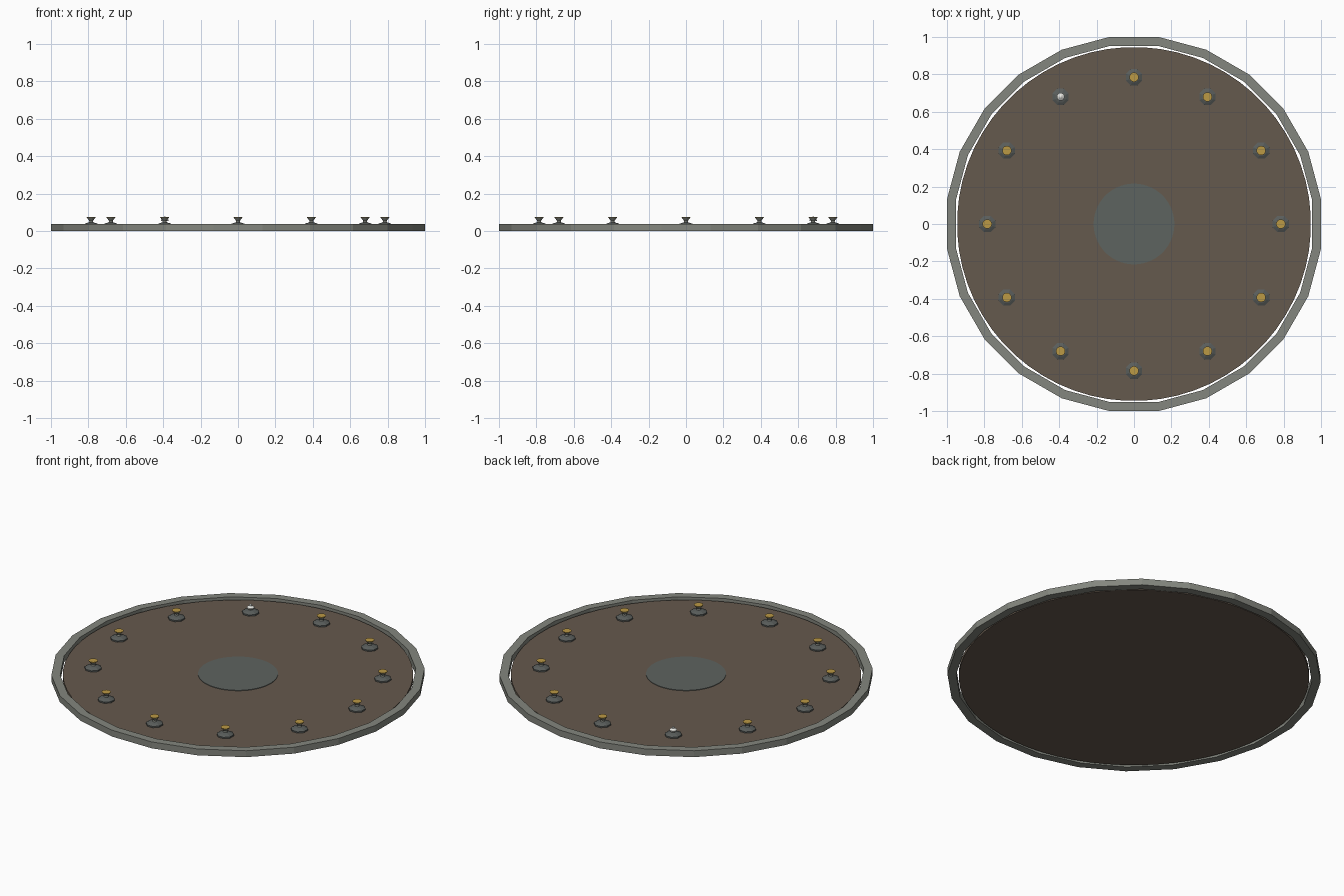
import bpy, bmesh
from math import cos, sin, pi, radians

if "Cube" in bpy.data.objects:
    bpy.data.objects.remove(bpy.data.objects["Cube"])


def material(name, rgb):
    m = bpy.data.materials.new(name)
    m.diffuse_color = (*rgb, 1)
    m.use_nodes = True
    m.node_tree.nodes["Principled BSDF"].inputs["Base Color"].default_value = m.diffuse_color
    return m


STONE = material("stone", (0.23, 0.24, 0.21))
BROWN = material("brown", (0.13, 0.1, 0.075))
SLATE = material("slate", (0.11, 0.125, 0.115))
DARK = material("dark_metal", (0.1, 0.11, 0.105))
GOLD = material("gold", (0.5, 0.32, 0.06))
WHITE = material("white", (0.8, 0.8, 0.76))


def lathe(name, profile, sides, mat, at=(0, 0), closed=False):
    """Spin (radius, z) points round z; open profiles get end caps."""
    bm = bmesh.new()
    rings = []
    for r, z in profile:
        rings.append([bm.verts.new((r * cos((i + 0.5) * 2 * pi / sides),
                                    r * sin((i + 0.5) * 2 * pi / sides), z))
                      for i in range(sides)])
    pairs = list(zip(rings, rings[1:]))
    if closed:
        pairs.append((rings[-1], rings[0]))
    else:
        bm.faces.new(rings[0])
        bm.faces.new(rings[-1])
    for a, b in pairs:
        for i in range(sides):
            j = (i + 1) % sides
            bm.faces.new((a[i], a[j], b[j], b[i]))
    bmesh.ops.recalc_face_normals(bm, faces=bm.faces)
    mesh = bpy.data.meshes.new(name)
    bm.to_mesh(mesh)
    bm.free()
    mesh.materials.append(mat)
    ob = bpy.data.objects.new(name, mesh)
    ob.location = (*at, 0)
    bpy.context.collection.objects.link(ob)
    return ob


# Faceted rim, flats reaching exactly 1 unit out
k = 1 / cos(pi / 24)
lathe("outer_rim", [(k, 0), (k, 0.038), (0.953 * k, 0.038), (0.953 * k, 0)],
      24, STONE, closed=True)

# Floor disc and central plate
lathe("floor_disc", [(0.946, 0.003), (0.946, 0.026)], 64, BROWN)
lathe("centre_plate", [(0.216, 0.024), (0.216, 0.029)], 48, SLATE)

# Ring of twelve pedestals; one carries a white finial instead of a gold dish
for n in range(12):
    a = radians(30 * n)
    at = (0.785 * cos(a), 0.785 * sin(a))
    lathe(f"pedestal_base_{n}", [(0.047, 0.024), (0.047, 0.034), (0.032, 0.041), (0.013, 0.046)],
          8, DARK, at)
    if n == 4:
        lathe(f"finial_stem_{n}", [(0.012, 0.044), (0.012, 0.058)], 8, STONE, at)
        lathe(f"finial_bell_{n}", [(0.021, 0.054), (0.021, 0.06), (0.008, 0.069),
                                   (0.008, 0.074), (0.003, 0.077)], 12, WHITE, at)
    else:
        lathe(f"pedestal_cup_{n}", [(0.013, 0.044), (0.01, 0.054), (0.024, 0.072)],
              12, STONE, at)
        lathe(f"gold_dish_{n}", [(0.024, 0.071), (0.025, 0.075)], 16, GOLD, at)
